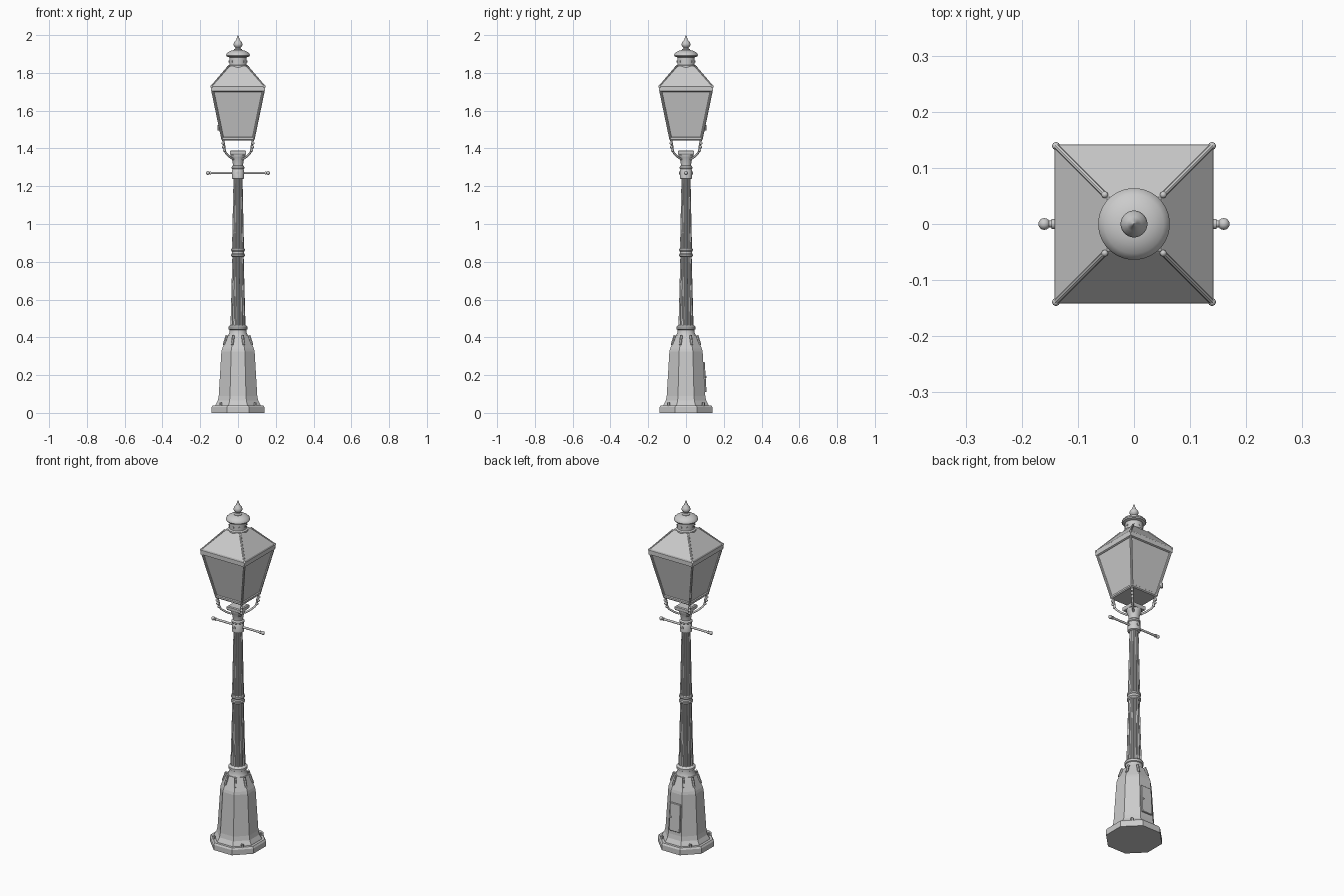
import bpy, bmesh
from math import pi, cos, sin, radians
from mathutils import Vector

if "Cube" in bpy.data.objects:
    bpy.data.objects.remove(bpy.data.objects["Cube"])


def finish(name, bm, smooth=False):
    bmesh.ops.recalc_face_normals(bm, faces=bm.faces)
    me = bpy.data.meshes.new(name)
    bm.to_mesh(me)
    bm.free()
    ob = bpy.data.objects.new(name, me)
    bpy.context.collection.objects.link(ob)
    if smooth:
        bpy.ops.object.select_all(action='DESELECT')
        bpy.context.view_layer.objects.active = ob
        ob.select_set(True)
        bpy.ops.object.shade_smooth_by_angle(angle=radians(35))
    return ob


def turned(name, profile, sides=32, flutes=None):
    """Revolve (radius, z) pairs; few-sided shapes use the flat-to-centre radius."""
    bm = bmesh.new()
    rings = []
    for r, z in profile:
        ring = []
        for i in range(sides):
            a = 2 * pi * (i + 0.5) / sides
            k = 1 / cos(pi / sides) if sides <= 8 else 1
            if flutes:
                k = flutes[i % len(flutes)]
            ring.append(bm.verts.new((r * k * cos(a), r * k * sin(a), z)))
        rings.append(ring)
    for lo, hi in zip(rings, rings[1:]):
        for i in range(sides):
            j = (i + 1) % sides
            bm.faces.new((lo[i], lo[j], hi[j], hi[i]))
    bm.faces.new(rings[0])
    bm.faces.new(rings[-1])
    return finish(name, bm, sides > 8 and not flutes)


def bar(name, a, b, r, sides=8, r2=None):
    a, b = Vector(a), Vector(b)
    bm = bmesh.new()
    bmesh.ops.create_cone(bm, cap_ends=True, segments=sides, radius1=r,
                          radius2=r if r2 is None else r2, depth=(b - a).length)
    ob = finish(name, bm, sides > 6)
    ob.location = (a + b) / 2
    ob.rotation_mode = 'QUATERNION'
    ob.rotation_quaternion = (b - a).to_track_quat('Z', 'Y')
    return ob


def ball(name, p, r):
    bm = bmesh.new()
    bmesh.ops.create_uvsphere(bm, u_segments=16, v_segments=10, radius=r)
    ob = finish(name, bm, True)
    ob.location = p
    return ob


def polar(r, a, z):
    return (r * cos(a), r * sin(a), z)


def slab(name, size, loc, rot=(0, 0, 0)):
    bm = bmesh.new()
    bmesh.ops.create_cube(bm, size=1)
    bmesh.ops.scale(bm, vec=size, verts=bm.verts)
    bmesh.ops.bevel(bm, geom=bm.edges[:], offset=min(size) * 0.2, segments=1, affect='EDGES')
    ob = finish(name, bm)
    ob.location, ob.rotation_euler = loc, rot
    return ob


# Octagonal foot and pedestal
turned("plinth", [(0.14, 0), (0.14, 0.03), (0.134, 0.04)], 8)
turned("pedestal", [(0.122, 0.035), (0.118, 0.045), (0.107, 0.065), (0.102, 0.09),
                    (0.088, 0.325), (0.084, 0.34), (0.055, 0.41)], 8)
for k in range(4):
    a = pi / 4 + k * pi / 2
    bar("foot_bolt", polar(0.13, a, 0.035), polar(0.13, a, 0.055), 0.008, 6)
for k in range(8):
    a = pi / 8 + k * pi / 4
    bar("shoulder_rib", polar(0.081, a, 0.36), polar(0.064, a, 0.41), 0.007, 6)

# Access door on the back of the pedestal
tilt = (radians(3.4), 0, 0)
slab("access_door", (0.068, 0.012, 0.16), (0, 0.098, 0.19), tilt)
ball("door_knob", (0.024, 0.105, 0.19), 0.005)

# Fluted column with collars
turned("lower_collar", [(0.054, 0.405), (0.05, 0.415), (0.046, 0.425), (0.045, 0.44),
                        (0.05, 0.443), (0.05, 0.455), (0.045, 0.462), (0.037, 0.465)])
flute = [1.0, 1.0, 0.87, 0.87]
turned("lower_shaft", [(0.040, 0.46), (0.036, 0.6), (0.030, 0.835)], 48, flute)
turned("middle_ring", [(0.03, 0.825), (0.036, 0.83), (0.037, 0.838), (0.033, 0.843),
                       (0.033, 0.855), (0.037, 0.86), (0.036, 0.868), (0.029, 0.873)])
turned("upper_shaft", [(0.032, 0.865), (0.029, 1.0), (0.024, 1.245)], 48, flute)
turned("neck", [(0.026, 1.238), (0.033, 1.242), (0.033, 1.285), (0.03, 1.29), (0.034, 1.294),
                (0.034, 1.302), (0.027, 1.31), (0.029, 1.33), (0.036, 1.352), (0.04, 1.362),
                (0.04, 1.37)])
turned("neck_plate", [(0.04, 1.366), (0.043, 1.372), (0.043, 1.386), (0.038, 1.39)], 4)

# Ladder bar with ball ends
bar("ladder_bar", (-0.16, 0, 1.27), (0.16, 0, 1.27), 0.006, 12)
for s in (-1, 1):
    ball("ladder_bar_end", (s * 0.16, 0, 1.27), 0.0105)
    bar("ladder_bar_washer", (s * 0.142, 0, 1.27), (s * 0.147, 0, 1.27), 0.009, 16)
    bar("collar_screw", (0, s * 0.03, 1.27), (0, s * 0.037, 1.27), 0.008, 12)

# Four curved brackets carrying the lantern corners
for k in range(4):
    a = pi / 4 + k * pi / 2
    cu = bpy.data.curves.new("bracket", 'CURVE')
    cu.dimensions = '3D'
    cu.bevel_depth = 0.0055
    cu.bevel_resolution = 2
    cu.use_fill_caps = True
    cu.resolution_u = 6
    sp = cu.splines.new('BEZIER')
    path = [(0.035, 1.342), (0.07, 1.36), (0.097, 1.385), (0.103, 1.415), (0.113, 1.45)]
    sp.bezier_points.add(len(path) - 1)
    for p, (r, z) in zip(sp.bezier_points, path):
        p.co = polar(r, a, z)
        p.handle_left_type = p.handle_right_type = 'AUTO'
    bpy.context.collection.objects.link(bpy.data.objects.new("bracket", cu))
    for r, z in ((0.102, 1.39), (0.109, 1.408), (0.112, 1.428)):
        ball("bracket_bead", polar(r, a, z), 0.008)

# Lantern body: floor, glass, rim and corner bars
turned("lantern_floor", [(0.083, 1.442), (0.088, 1.447), (0.088, 1.457), (0.082, 1.462)], 4)
turned("lantern_glass", [(0.082, 1.455), (0.135, 1.712)], 4)
turned("lantern_rim", [(0.136, 1.70), (0.142, 1.703), (0.142, 1.728), (0.138, 1.732)], 4)
for sx in (-1, 1):
    for sy in (-1, 1):
        bar("corner_bar", (sx * 0.082, sy * 0.082, 1.452), (sx * 0.136, sy * 0.136, 1.712), 0.007)
        bar("roof_hip", (sx * 0.139, sy * 0.139, 1.73), (sx * 0.052, sy * 0.052, 1.832), 0.005)
        ball("hip_end", (sx * 0.139, sy * 0.139, 1.728), 0.007)
        ball("hip_top", (sx * 0.052, sy * 0.052, 1.832), 0.006)
slab("lantern_latch", (0.014, 0.014, 0.03), (-0.101, 0.101, 1.51), (0, 0, pi / 4))

# Roof, chimney, cap and finial
turned("roof", [(0.141, 1.728), (0.139, 1.735), (0.052, 1.832), (0.048, 1.836)], 4)
turned("chimney", [(0.055, 1.825), (0.054, 1.838), (0.046, 1.843), (0.046, 1.892)])
for k in range(8):
    a = k * pi / 4
    bar("chimney_vent", polar(0.043, a, 1.86), polar(0.049, a, 1.86), 0.006, 10)
turned("cap", [(0.046, 1.882), (0.06, 1.887), (0.064, 1.893), (0.062, 1.90), (0.053, 1.909),
               (0.038, 1.917), (0.022, 1.921)])
turned("finial", [(0.022, 1.915), (0.022, 1.924), (0.014, 1.929), (0.013, 1.934), (0.021, 1.941),
                  (0.024, 1.95), (0.021, 1.961), (0.013, 1.971), (0.008, 1.98), (0.005, 1.99),
                  (0.001, 2.0)], 24)
